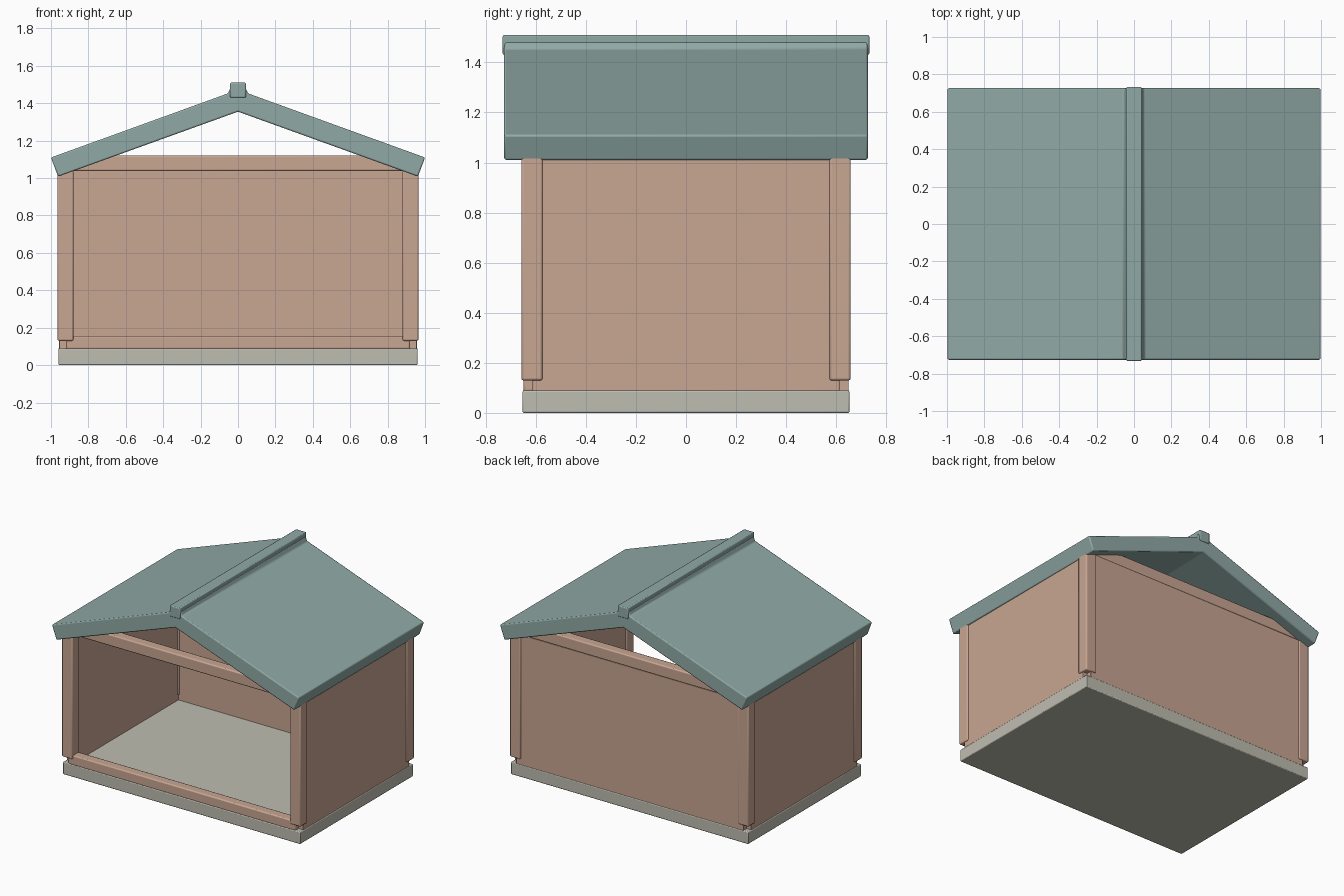
import bpy
import bmesh
import math

if "Cube" in bpy.data.objects:
    bpy.data.objects.remove(bpy.data.objects["Cube"], do_unlink=True)


def material(name, rgb):
    mat = bpy.data.materials.new(name)
    mat.use_nodes = True
    color = (*rgb, 1)
    mat.diffuse_color = color
    mat.node_tree.nodes["Principled BSDF"].inputs["Base Color"].default_value = color
    return mat


WOOD = material("terracotta wood", (0.58, 0.38, 0.29))
ROOF = material("sage green roof", (0.28, 0.40, 0.38))
STONE = material("pale grey base", (0.52, 0.51, 0.44))


def finish(name, bm, mat, bevel):
    bmesh.ops.recalc_face_normals(bm, faces=bm.faces)
    mesh = bpy.data.meshes.new(name)
    bm.to_mesh(mesh)
    bm.free()
    mesh.materials.append(mat)
    obj = bpy.data.objects.new(name, mesh)
    bpy.context.collection.objects.link(obj)
    mod = obj.modifiers.new("soft edges", "BEVEL")
    mod.width = bevel
    mod.segments = 2
    mod.limit_method = "ANGLE"
    mod.angle_limit = math.radians(30)
    bpy.ops.object.select_all(action="DESELECT")
    obj.select_set(True)
    bpy.context.view_layer.objects.active = obj
    bpy.ops.object.shade_smooth_by_angle(angle=math.radians(30))
    return obj


def box(name, low, high, mat, bevel=0.006):
    bm = bmesh.new()
    bmesh.ops.create_cube(bm, size=1)
    for v in bm.verts:
        v.co = [a + (c + 0.5) * (b - a) for a, b, c in zip(low, high, v.co)]
    return finish(name, bm, mat, bevel)


def prism(name, profile, half_depth, mat, bevel):
    """Extrude an x-z outline along y."""
    bm = bmesh.new()
    face = bm.faces.new([bm.verts.new((x, -half_depth, z)) for x, z in profile])
    result = bmesh.ops.extrude_face_region(bm, geom=[face])
    for v in result["geom"]:
        if isinstance(v, bmesh.types.BMVert):
            v.co.y = half_depth
    return finish(name, bm, mat, bevel)


# Base slab
box("base_slab", (-0.96, -0.653, 0), (0.96, 0.653, 0.09), STONE)

# Side walls and corner posts; wall ends leave small notches under the posts
for side, s in (("left", 1), ("right", -1)):
    xs = sorted((s * 0.89, s * 0.956))
    box(side + "_wall", (xs[0], -0.613, 0.085), (xs[1], 0.613, 1.04), WOOD, 0.003)
    xs = sorted((s * 0.88, s * 0.965))
    for end, t in (("front", -1), ("back", 1)):
        ys = sorted((t * 0.573, t * 0.658))
        box(f"{end}_{side}_post", (xs[0], ys[0], 0.13), (xs[1], ys[1], 1.04), WOOD, 0.008)

# Closed back wall, open front with a low sill
box("back_wall", (-0.92, 0.583, 0.085), (0.92, 0.65, 1.04), WOOD, 0.003)
box("front_sill", (-0.92, -0.65, 0.085), (0.92, -0.58, 0.157), WOOD, 0.008)

# Beams across the tops of the front and back
for end, t in (("front", -1), ("back", 1)):
    ys = sorted((t * 0.578, t * 0.652))
    box(end + "_top_beam", (-0.88, ys[0], 1.038), (0.88, ys[1], 1.122), WOOD, 0.008)

# Gable roof with square-cut eaves and a raised ridge
half = [(0.04, 1.485), (0.053, 1.453), (1.0, 1.11), (0.962, 1.008)]
outline = half + [(0, 1.355)] + [(-x, z) for x, z in reversed(half)]
prism("gable_roof", outline, 0.726, ROOF, 0.008)
box("ridge_cap", (-0.042, -0.732, 1.43), (0.042, 0.732, 1.51), ROOF, 0.006)
